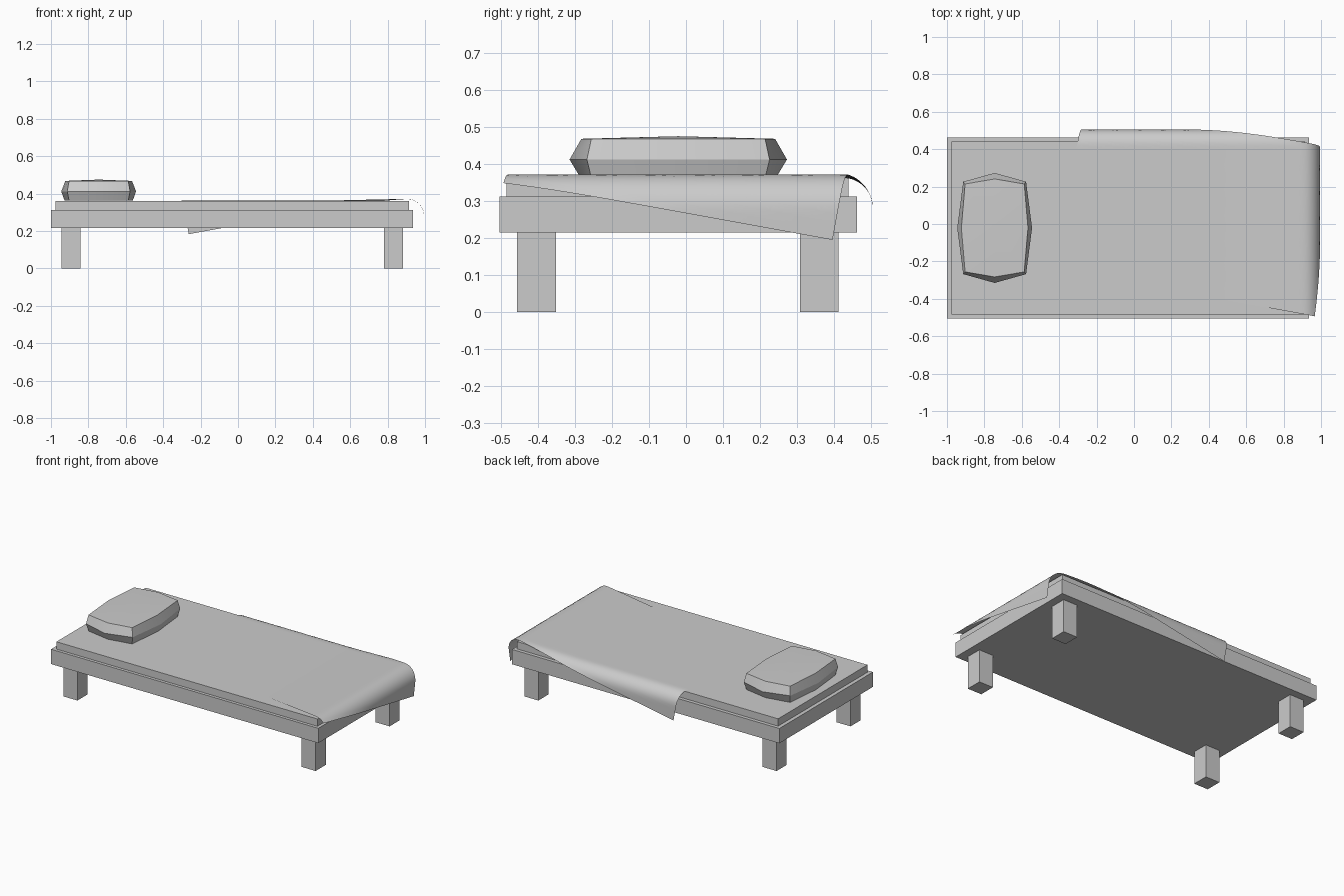
import bpy, bmesh
from math import sin, cos, radians, pi

if "Cube" in bpy.data.objects:
    bpy.data.objects.remove(bpy.data.objects["Cube"])

def box(name, x0, x1, y0, y1, z0, z1):
    bpy.ops.mesh.primitive_cube_add(size=1, location=((x0+x1)/2, (y0+y1)/2, (z0+z1)/2))
    ob = bpy.context.object
    ob.name = name
    ob.scale = (x1-x0, y1-y0, z1-z0)
    bpy.ops.object.transform_apply(location=False, rotation=False, scale=True)
    return ob

def finish(name, bm, angle):
    bmesh.ops.recalc_face_normals(bm, faces=bm.faces)
    me = bpy.data.meshes.new(name)
    bm.to_mesh(me)
    bm.free()
    ob = bpy.data.objects.new(name, me)
    bpy.context.collection.objects.link(ob)
    bpy.ops.object.select_all(action='DESELECT')
    ob.select_set(True)
    bpy.context.view_layer.objects.active = ob
    bpy.ops.object.shade_smooth_by_angle(angle=radians(angle))
    return ob

# Bed base, mattress and legs
box("bed_frame", -1, 0.935, -0.505, 0.463, 0.215, 0.312)
box("mattress", -0.975, 0.915, -0.485, 0.44, 0.312, 0.36)
for side, x in (("left", -0.945), ("right", 0.78)):
    for end, y in (("front", -0.457), ("back", 0.308)):
        box(f"{end}_{side}_leg", x, x+0.102, y, y+0.105, 0, 0.215)

# Pillow: three eight-sided rings with slightly domed top
def ring(bm, side, cx, cy, end, z):
    pts = [(side, 0), (cx, cy), (0, end), (-cx, cy), (-side, 0), (-cx, -cy), (0, -end), (cx, -cy)]
    return [bm.verts.new((x-0.745, y-0.021, z)) for x, y in pts]

bm = bmesh.new()
rings = [ring(bm, 0.182, 0.158, 0.235, 0.264, 0.362),
         ring(bm, 0.2, 0.168, 0.247, 0.294, 0.412),
         ring(bm, 0.178, 0.158, 0.235, 0.262, 0.468)]
top = bm.verts.new((-0.745, -0.021, 0.475))
for i in range(8):
    j = (i+1) % 8
    for a, b in zip(rings, rings[1:]):
        bm.faces.new((a[i], a[j], b[j], b[i]))
    bm.faces.new((rings[2][i], rings[2][j], top))
bm.faces.new(rings[0][::-1])
finish("pillow", bm, 30)

# Blanket: a skewed rectangle folded over the foot and the back side
def drape(s, r):
    """Distance past the fold -> (outward, drop)."""
    if s <= 0:
        return s, 0
    if s < r*pi/2:
        return r*sin(s/r), r*(1-cos(s/r))
    return r, r + s - r*pi/2

def blanket_point(u, v):
    t = radians(10.3)
    x = -0.425 + u*cos(t) + v*sin(t)
    y = -0.24 - u*sin(t) + v*cos(t)
    ox, dx = drape(x-0.905, 0.09)
    oy, dy = drape(y-0.425, 0.08)
    lift = 0.009*max(0, min(1, (x-0.5)/0.4))
    return 0.905+ox, 0.425+oy, 0.363+lift-dx-dy

bm = bmesh.new()
NU, NV, LU, LV = 60, 40, 1.42, 0.905
grid = [[bm.verts.new(blanket_point(LU*i/NU, LV*j/NV)) for j in range(NV+1)] for i in range(NU+1)]
for i in range(NU):
    for j in range(NV):
        bm.faces.new((grid[i][j], grid[i+1][j], grid[i+1][j+1], grid[i][j+1]))
finish("blanket", bm, 40)
